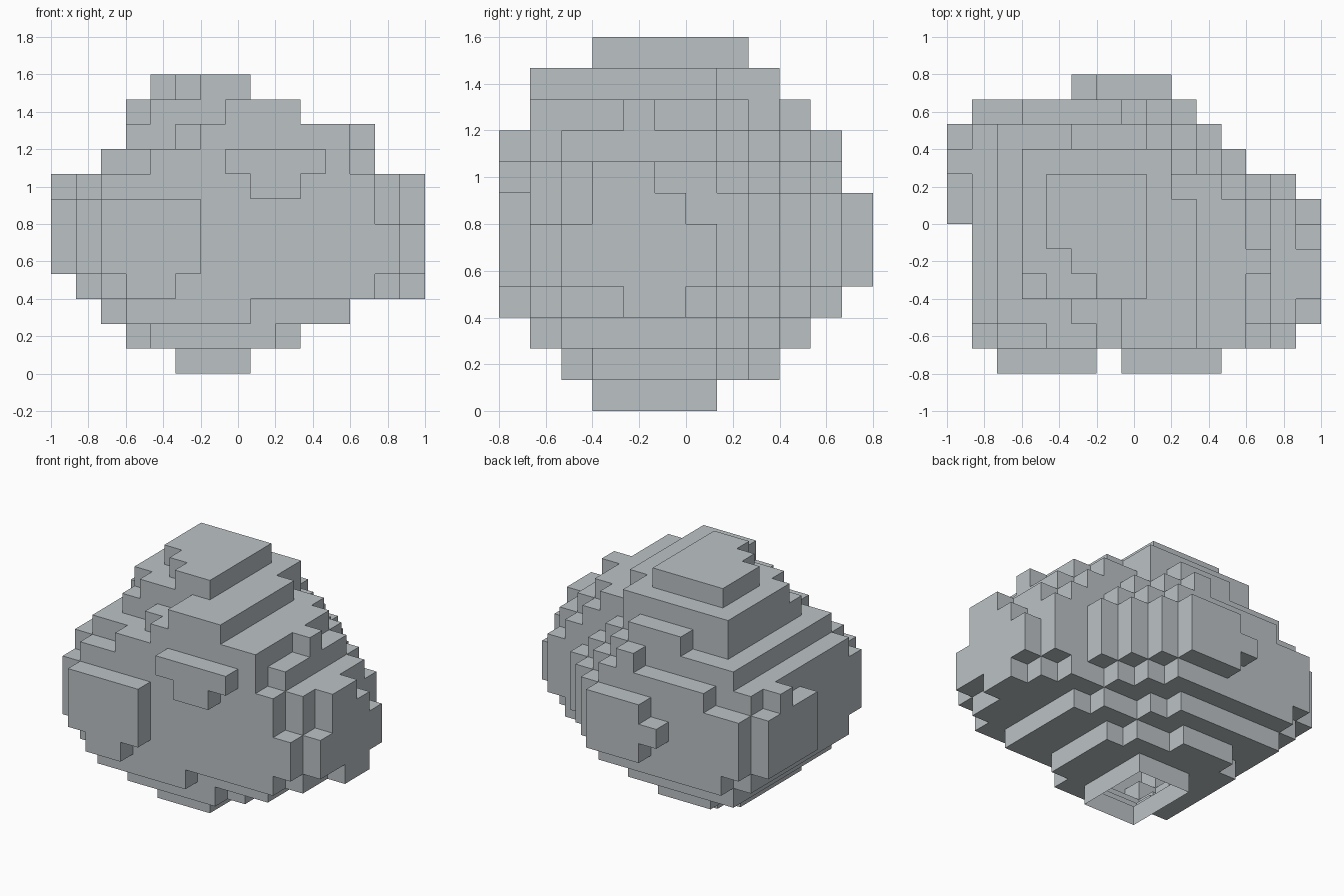
import bpy, bmesh
from mathutils import Vector

if "Cube" in bpy.data.objects:
    bpy.data.objects.remove(bpy.data.objects["Cube"])

U = 2 / 15                      # block size
ORIGIN = Vector((-1, -0.8, 0))

# Each course from the ground up: x0, x1, y0, y1 and inset of the stepped back-right corner
COURSES = [(5, 9, 3, 7, 7), (3, 10, 2, 9, 5), (2, 13, 2, 10, 3), (1, 14, 2, 11, 1),
           (1, 14, 1, 11, 0), (1, 14, 1, 11, 0), (1, 14, 1, 11, 0), (1, 14, 2, 11, 1),
           (2, 14, 2, 10, 2), (3, 12, 2, 10, 3), (3, 11, 2, 9, 5), (4, 9, 3, 8, 7)]
CORNER = {6: 15, 7: 14, 8: 12, 9: 11, 10: 10}

# Corner notches: x0, x1, y0, y1, z0, z1
NOTCHES = [(8, 9, 3, 4, 0, 1), (3, 4, 2, 3, 1, 2), (9, 10, 2, 3, 1, 2), (3, 4, 8, 9, 1, 2),
           (12, 13, 2, 3, 2, 3), (1, 2, 10, 11, 3, 4), (13, 14, 1, 2, 6, 7),
           (1, 3, 10, 11, 7, 8), (13, 14, 2, 3, 8, 9), (3, 5, 2, 3, 9, 10), (3, 5, 9, 10, 9, 10),
           (3, 7, 2, 3, 10, 11), (3, 4, 3, 4, 10, 11), (4, 6, 3, 4, 11, 12),
           (8, 9, 3, 4, 11, 12), (4, 5, 4, 5, 11, 12)]

# Raised ledges on the front, back, sides and top
FRONT = [(3, 8, 1, 2, 2, 3), (2, 13, 1, 2, 3, 4), (2, 13, 1, 2, 7, 8), (4, 12, 1, 2, 8, 9),
         (6, 12, 1, 2, 9, 10), (7, 10, 1, 2, 10, 11),
         (2, 6, 0, 1, 4, 7), (3, 5, 0, 1, 3, 4), (7, 11, 0, 1, 8, 9), (8, 10, 0, 1, 7, 8)]
BACK = [(6, 9, 11, 12, 4, 7), (5, 6, 11, 12, 5, 6), (7, 8, 10, 11, 8, 9),
        (6, 9, 8, 9, 10, 11), (7, 8, 7, 8, 11, 12)]
SIDES = [(14, 15, 2, 7, 4, 6), (14, 15, 3, 6, 6, 7), (14, 15, 3, 5, 7, 8), (14, 15, 4, 6, 3, 4),
         (12, 13, 4, 5, 9, 10), (0, 1, 6, 10, 4, 7), (0, 1, 8, 9, 7, 8)]


def block(x0, x1, y0, y1, z0, z1):
    return {(x, y, z) for x in range(x0, x1) for y in range(y0, y1) for z in range(z0, z1)}


# Stack the courses, cut the corners, add the ledges
cells = set()
for z, (x0, x1, y0, y1, inset) in enumerate(COURSES):
    for y in range(y0, y1):
        cells |= block(x0, min(x1, CORNER.get(y, 15) - inset), y, y + 1, z, z + 1)
for b in NOTCHES:
    cells -= block(*b)
for b in FRONT + BACK + SIDES:
    cells |= block(*b)

# Skin only the exposed sides; the ground side stays open
bm = bmesh.new()
verts = {}


def corner(p):
    if p not in verts:
        verts[p] = bm.verts.new(ORIGIN + Vector(p) * U)
    return verts[p]


for c in sorted(cells):
    for axis in range(3):
        for side in (0, 1):
            n = list(c)
            n[axis] += 2 * side - 1
            if tuple(n) in cells or n[2] < 0:
                continue
            quad = []
            for a, b in ((0, 0), (1, 0), (1, 1), (0, 1)):
                p = list(c)
                p[axis] += side
                p[(axis + 1) % 3] += a
                p[(axis + 2) % 3] += b
                quad.append(corner(tuple(p)))
            bm.faces.new(quad if side else quad[::-1])

mesh = bpy.data.meshes.new("boulder")
bm.to_mesh(mesh)
bm.free()
stone = bpy.data.materials.new("stone grey")
stone.diffuse_color = (0.50, 0.54, 0.56, 1)
stone.use_nodes = True
stone.node_tree.nodes["Principled BSDF"].inputs["Base Color"].default_value = stone.diffuse_color
mesh.materials.append(stone)
boulder = bpy.data.objects.new("boulder", mesh)
bpy.context.collection.objects.link(boulder)
